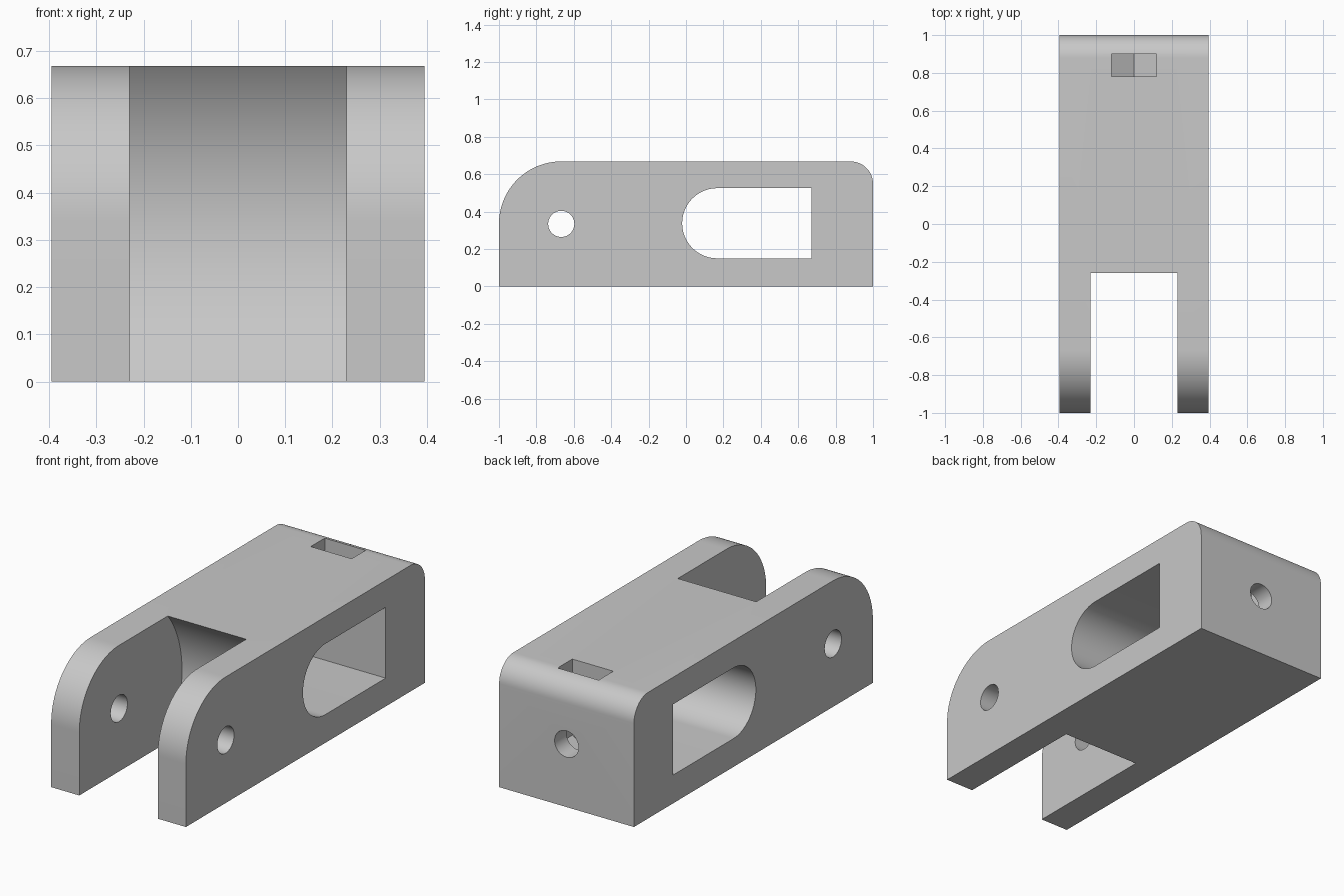
import bpy, bmesh
from math import sin, cos, radians

if "Cube" in bpy.data.objects:
    bpy.data.objects.remove(bpy.data.objects["Cube"], do_unlink=True)

WIDTH, HEIGHT = 0.395, 0.668      # half width, full height
MID = HEIGHT / 2
PIN_Y = -0.667

grey = bpy.data.materials.new("plain grey")
grey.use_nodes = True
colour = (0.58, 0.58, 0.58, 1)
grey.diffuse_color = colour
grey.node_tree.nodes["Principled BSDF"].inputs["Base Color"].default_value = colour


def arc(u, v, radius, start, end, steps):
    angles = [radians(start + (end - start) * i / steps) for i in range(steps + 1)]
    return [(u + radius * cos(a), v + radius * sin(a)) for a in angles]


def circle(u, v, radius, steps):
    return arc(u, v, radius, 0, 360, steps)[:-1]


def prism(name, outline, axis, low, high):
    """Extrude an outline (horizontal, z) along the x or y axis."""
    bm = bmesh.new()
    place = (lambda u, v: (low, u, v)) if axis == "x" else (lambda u, v: (u, low, v))
    face = bm.faces.new([bm.verts.new(place(u, v)) for u, v in outline])
    new = bmesh.ops.extrude_face_region(bm, geom=[face])["geom"]
    step = (high - low, 0, 0) if axis == "x" else (0, high - low, 0)
    bmesh.ops.translate(bm, vec=step, verts=[g for g in new if isinstance(g, bmesh.types.BMVert)])
    bmesh.ops.recalc_face_normals(bm, faces=bm.faces)
    mesh = bpy.data.meshes.new(name)
    bm.to_mesh(mesh)
    bm.free()
    mesh.materials.append(grey)
    ob = bpy.data.objects.new(name, mesh)
    bpy.context.collection.objects.link(ob)
    return ob


# Body with a large front round and a small back round
profile = [(-1, 0), (1, 0)]
profile += arc(0.88, HEIGHT - 0.12, 0.12, 0, 90, 16)
profile += arc(PIN_Y, HEIGHT - 0.333, 0.333, 90, 180, 32)
body = prism("clevis_body", profile, "x", -WIDTH, WIDTH)

# Side window: round at the front, square at the back
window = [(0.672, 0.15), (0.672, 0.525)] + arc(0.167, 0.3375, 0.1875, 90, 270, 36)

# Nut pocket: hexagon bottom half with straight sides up through the top
nut = [(0, MID - 0.138), (0.12, MID - 0.069), (0.12, 0.8), (-0.12, 0.8), (-0.12, MID - 0.069)]

cutters = [
    prism("fork_slot_cutter", circle(PIN_Y, MID, 0.527, 96), "x", -0.23, 0.23),
    prism("side_window_cutter", window, "x", -0.5, 0.5),
    prism("pin_hole_cutter", circle(PIN_Y, MID, 0.07, 40), "x", -0.5, 0.5),
    prism("nut_pocket_cutter", nut, "y", 0.78, 0.9),
    prism("screw_hole_cutter", circle(0, MID, 0.07, 40), "y", 0.6, 1.1),
]

bpy.ops.object.select_all(action="DESELECT")
bpy.context.view_layer.objects.active = body
body.select_set(True)
for cutter in cutters:
    cutter.hide_render = True
    mod = body.modifiers.new(cutter.name, "BOOLEAN")
    mod.operation = "DIFFERENCE"
    mod.solver = "EXACT"
    mod.object = cutter
    bpy.ops.object.modifier_apply(modifier=mod.name)
    bpy.data.objects.remove(cutter, do_unlink=True)

bpy.ops.object.shade_smooth_by_angle(angle=radians(25))
